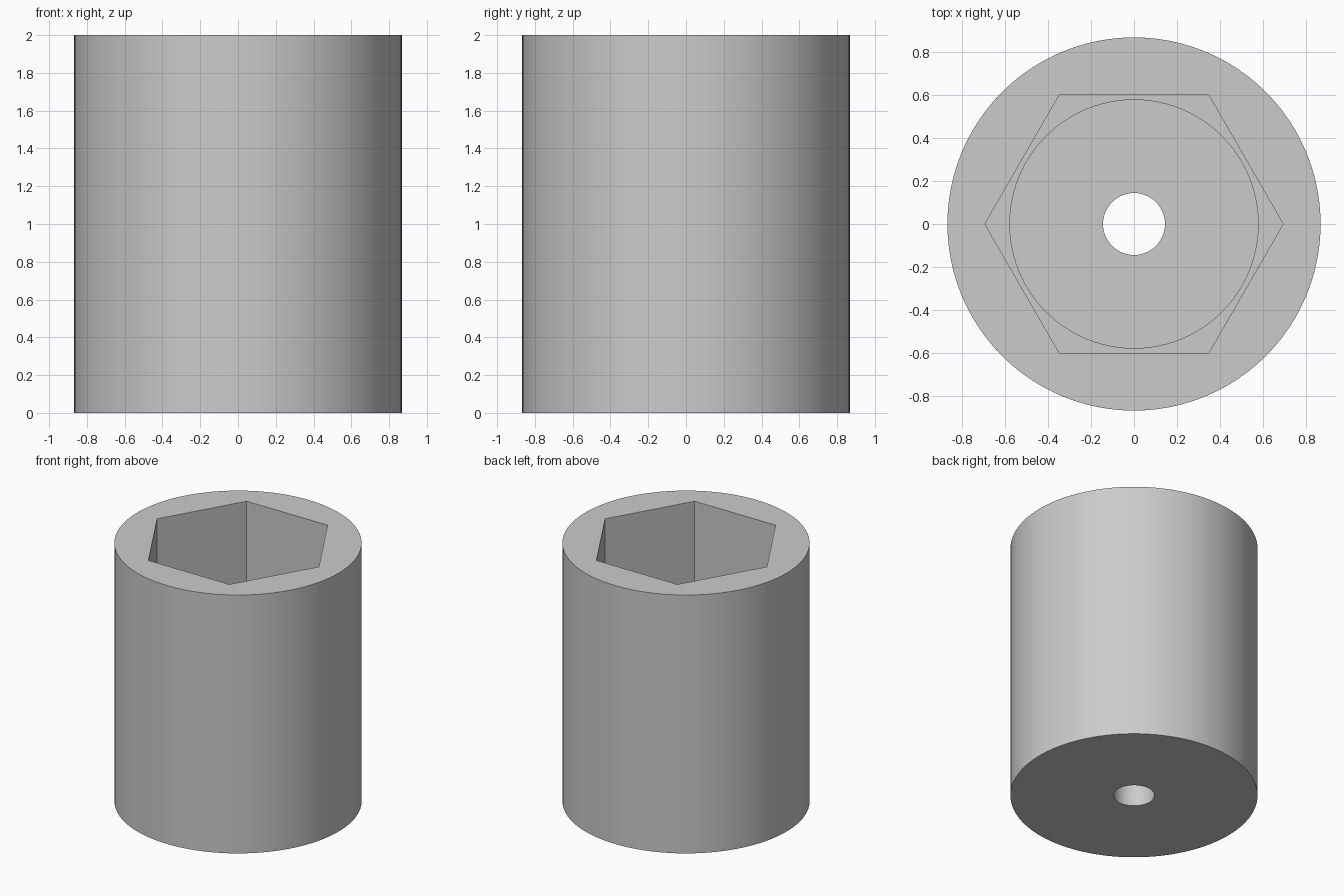
import bpy
import bmesh
from math import cos, sin, pi, radians

if "Cube" in bpy.data.objects:
    bpy.data.objects.remove(bpy.data.objects["Cube"], do_unlink=True)

SEGMENTS = 96
OUTER, HEX_CORNER, BORE, HOLE = 0.867, 0.693, 0.577, 0.144
HEIGHT, HEX_FLOOR, BORE_FLOOR = 2.0, 1.0, 0.3


def circle(radius):
    return lambda angle: radius


def hexagon(corner):
    # Distance to a flat side, with corners on the x axis
    return lambda angle: corner * cos(pi / 6) / cos(angle % (pi / 3) - pi / 6)


def add_ring(bm, shape, z):
    angles = [2 * pi * i / SEGMENTS for i in range(SEGMENTS)]
    return [bm.verts.new((shape(a) * cos(a), shape(a) * sin(a), z)) for a in angles]


# Gray material
gray = bpy.data.materials.new("gray")
gray.use_nodes = True
color = (0.6, 0.6, 0.6, 1)
gray.diffuse_color = color
gray.node_tree.nodes["Principled BSDF"].inputs["Base Color"].default_value = color

# Closed section: outer wall, top rim, hex socket, round bore, through hole
section = [
    (circle(OUTER), 0),
    (circle(OUTER), HEIGHT),
    (hexagon(HEX_CORNER), HEIGHT),
    (hexagon(HEX_CORNER), HEX_FLOOR),
    (circle(BORE), HEX_FLOOR),
    (circle(BORE), BORE_FLOOR),
    (circle(HOLE), BORE_FLOOR),
    (circle(HOLE), 0),
]
bm = bmesh.new()
rings = [add_ring(bm, shape, z) for shape, z in section]
for k, lower in enumerate(rings):
    upper = rings[(k + 1) % len(rings)]
    for i in range(SEGMENTS):
        j = (i + 1) % SEGMENTS
        bm.faces.new((lower[i], lower[j], upper[j], upper[i]))
bmesh.ops.recalc_face_normals(bm, faces=bm.faces)

mesh = bpy.data.meshes.new("hex_socket_sleeve")
bm.to_mesh(mesh)
bm.free()
mesh.materials.append(gray)
sleeve = bpy.data.objects.new("hex_socket_sleeve", mesh)
bpy.context.collection.objects.link(sleeve)

# Smooth round walls, crisp rims and hex corners
bpy.ops.object.select_all(action="DESELECT")
sleeve.select_set(True)
bpy.context.view_layer.objects.active = sleeve
bpy.ops.object.shade_smooth_by_angle(angle=radians(30))
